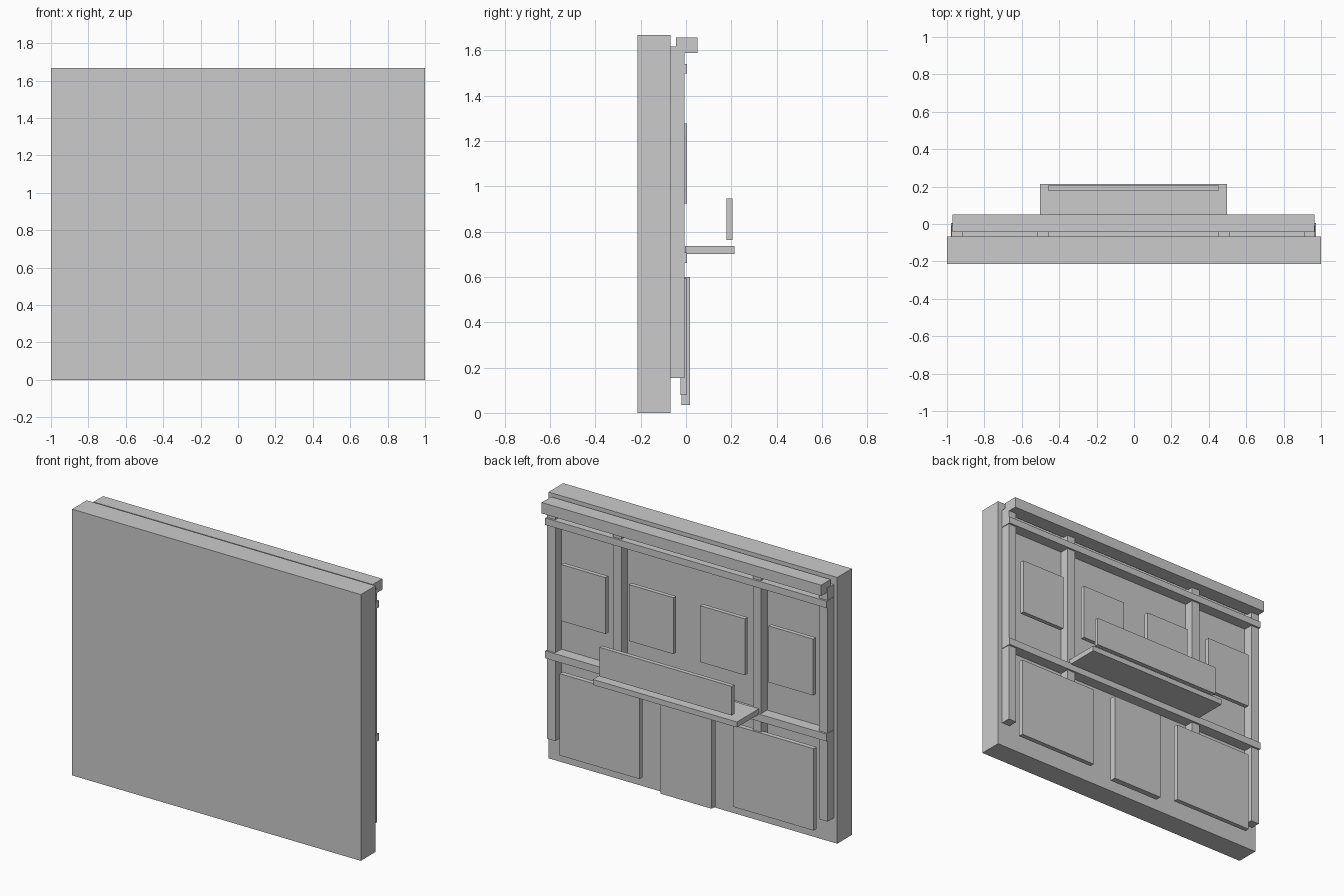
import bpy

if "Cube" in bpy.data.objects:
    bpy.data.objects.remove(bpy.data.objects["Cube"])


def box(name, x, y, z):
    """Axis-aligned box from (min, max) ranges."""
    bpy.ops.mesh.primitive_cube_add(size=1, location=[(a + b) / 2 for a, b in (x, y, z)])
    ob = bpy.context.object
    ob.name = name
    ob.scale = [b - a for a, b in (x, y, z)]
    bpy.ops.object.transform_apply(location=False, rotation=False, scale=True)
    return ob


MID = -0.005   # the facade sits slightly off the wall centre


def centred(name, cx, width, y, z):
    return box(name, (MID + cx - width / 2, MID + cx + width / 2), y, z)


# main wall slab
box("wall", (-1, 1), (-0.213, -0.068), (0, 1.667))

# pilasters
for i, cx in enumerate((-0.942, -0.482, 0.487, 0.944)):
    centred(f"pilaster_{i}", cx, 0.058, (-0.068, -0.007), (0.155, 1.617))

# horizontal bands and cornice
for name, z in (("lower_band", (0.662, 0.708)), ("upper_band", (1.497, 1.54))):
    centred(name, 0.002, 1.95, (-0.066, 0.005), z)
centred("cornice", 0.002, 1.935, (-0.044, 0.05), (1.588, 1.656))

# upper windows
for i, cx in enumerate((-0.725, -0.252, 0.243, 0.714)):
    centred(f"window_{i}", cx, 0.31, (-0.022, 0.005), (0.925, 1.278))

# shop windows and the central door
for side, cx in (("left", -0.605), ("right", 0.6)):
    centred(f"shop_window_{side}", cx, 0.555, (-0.025, 0.005), (0.08, 0.592))
centred("door", -0.008, 0.355, (-0.02, 0.018), (0.035, 0.6))

# balcony floor and its railing panel
box("balcony_floor", (-0.502, 0.496), (-0.005, 0.213), (0.702, 0.736))
box("balcony_railing", (-0.46, 0.455), (0.179, 0.206), (0.763, 0.945))
